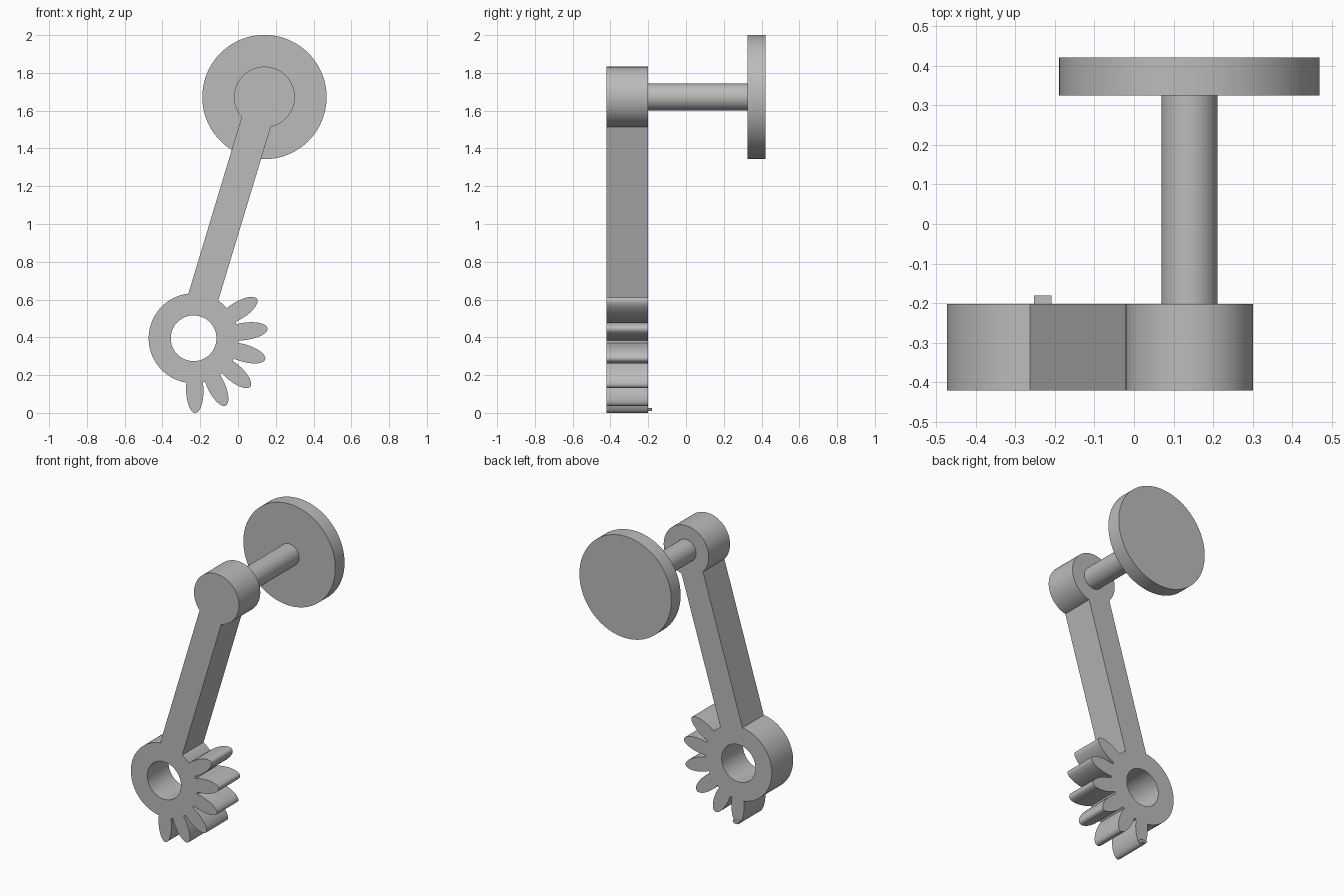
import bpy
import bmesh
from math import sin, cos, pi, radians

if "Cube" in bpy.data.objects:
    bpy.data.objects.remove(bpy.data.objects["Cube"], do_unlink=True)

grey = bpy.data.materials.new("plain grey")
grey.use_nodes = True
GREY = (0.5, 0.5, 0.5, 1)
grey.diffuse_color = GREY
grey.node_tree.nodes["Principled BSDF"].inputs["Base Color"].default_value = GREY

HUB = (-0.235, 0.395)
HEAD = (0.14, 1.672)
FRONT, BACK = -0.42, -0.202


def prism(name, outline, y0, y1):
    """Extrude an x-z outline from y0 to y1."""
    bm = bmesh.new()
    face = bm.faces.new([bm.verts.new((x, y0, z)) for x, z in outline])
    out = bmesh.ops.extrude_face_region(bm, geom=[face])["geom"]
    moved = [v for v in out if isinstance(v, bmesh.types.BMVert)]
    bmesh.ops.translate(bm, verts=moved, vec=(0, y1 - y0, 0))
    bmesh.ops.recalc_face_normals(bm, faces=bm.faces)
    mesh = bpy.data.meshes.new(name)
    bm.to_mesh(mesh)
    bm.free()
    mesh.materials.append(grey)
    obj = bpy.data.objects.new(name, mesh)
    bpy.context.collection.objects.link(obj)
    return obj


def ellipse(center, a, b, tilt=0.0, n=64):
    pts = []
    for i in range(n):
        t = 2 * pi * i / n
        u, v = a * cos(t), b * sin(t)
        pts.append((center[0] + u * cos(tilt) - v * sin(tilt),
                    center[1] + u * sin(tilt) + v * cos(tilt)))
    return pts


def combine(target, tool, operation):
    """Apply a boolean and discard the tool."""
    mod = target.modifiers.new("combine", 'BOOLEAN')
    mod.object, mod.operation, mod.solver = tool, operation, 'EXACT'
    graph = bpy.context.evaluated_depsgraph_get()
    mesh = bpy.data.meshes.new_from_object(target.evaluated_get(graph))
    target.modifiers.clear()
    target.data = mesh
    bpy.data.objects.remove(tool, do_unlink=True)


# Lever: hub, bar and head fused into one body
lever = prism("lever_arm", ellipse(HUB, 0.238, 0.238, n=96), FRONT, BACK)
bar = [(-0.282, 0.568), (-0.122, 0.538), (0.192, 1.575), (0.037, 1.625)]
combine(lever, prism("bar", bar, FRONT, BACK), 'UNION')
combine(lever, prism("head", ellipse(HEAD, 0.161, 0.161, n=96), FRONT, BACK), 'UNION')

# Gear teeth: slim ellipses fanned around the hub
for i in range(6):
    angle = radians(31.8 - 24.1 * i)
    center = (HUB[0] + 0.275 * cos(angle), HUB[1] + 0.275 * sin(angle))
    tooth = prism("tooth", ellipse(center, 0.12, 0.046, angle, 48), FRONT, BACK)
    combine(lever, tooth, 'UNION')

# Bore through the hub
combine(lever, prism("bore", ellipse(HUB, 0.121, 0.121), FRONT - 0.1, BACK + 0.1), 'DIFFERENCE')

# Small nub behind the lowest tooth tip
nub = prism("tooth_nub", [(-0.253, 0.027), (-0.208, 0.027), (-0.217, 0.01), (-0.243, 0.01)],
            BACK - 0.01, -0.18)

# Shaft and round end disc
shaft = prism("shaft", ellipse(HEAD, 0.071, 0.071), BACK - 0.02, 0.335)
disc = prism("end_disc", ellipse(HEAD, 0.329, 0.329, n=128), 0.325, 0.42)

for obj in (lever, shaft, disc):
    bpy.ops.object.select_all(action='DESELECT')
    obj.select_set(True)
    bpy.context.view_layer.objects.active = obj
    bpy.ops.object.shade_smooth_by_angle(angle=radians(30))
